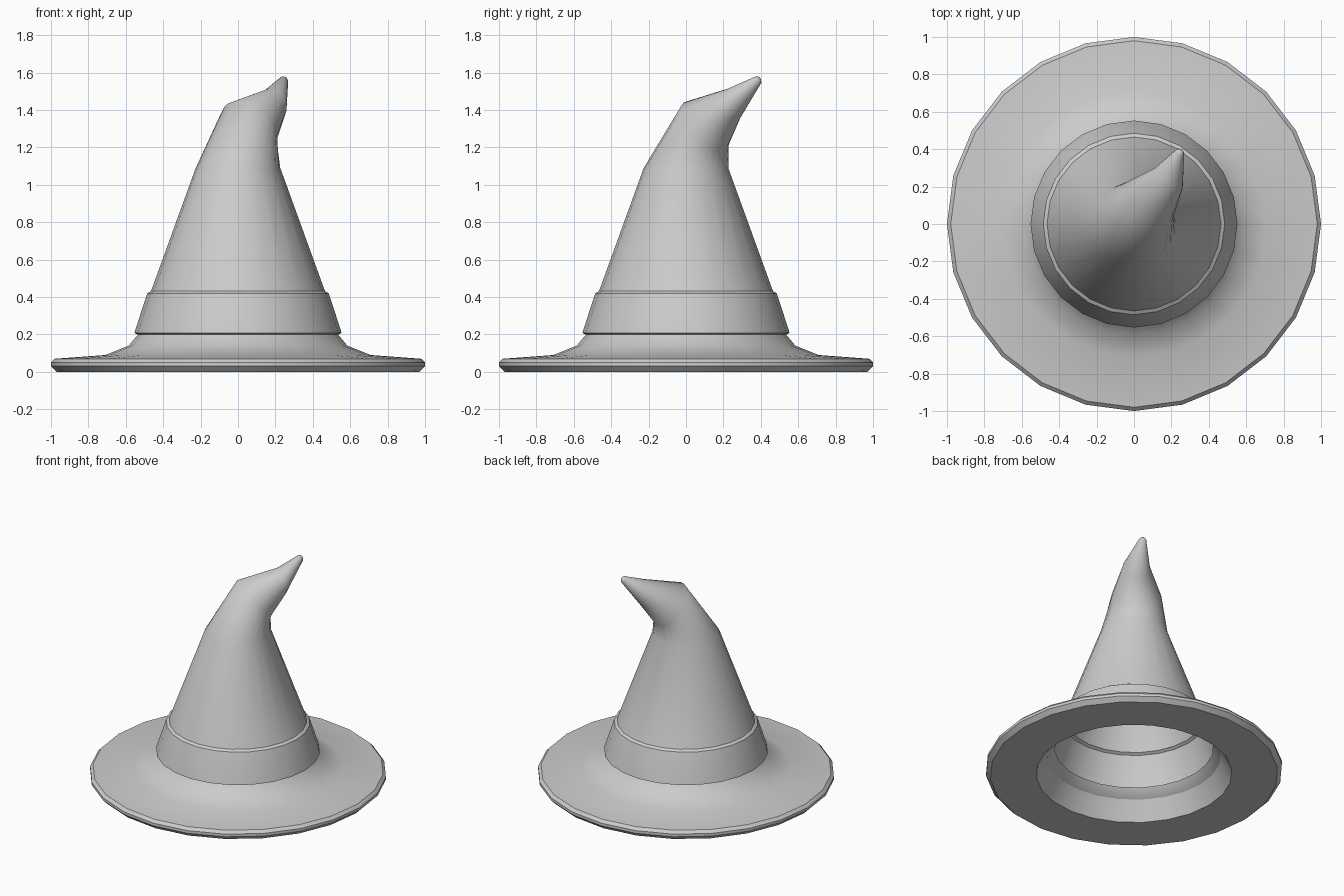
import bpy, bmesh
from math import cos, sin, pi, radians
from mathutils import Vector, Quaternion

if "Cube" in bpy.data.objects:
    bpy.data.objects.remove(bpy.data.objects["Cube"])

SIDES = 24
BEND_AXIS = Vector((-0.81, 0.58, 0))   # horizontal axis the tip curls around


def ring(radius, z, x=0, y=0, tilt=0):
    """Circle of points, optionally shifted and tilted towards the curl."""
    turn = Quaternion(BEND_AXIS, radians(tilt))
    centre = Vector((x, y, z))
    return [centre + turn @ Vector((radius * cos(2 * pi * i / SIDES),
                                    radius * sin(2 * pi * i / SIDES), 0))
            for i in range(SIDES)]


def loft(name, rings, angle, cap=False):
    """Skin a stack of rings into one object."""
    bm = bmesh.new()
    loops = [[bm.verts.new(p) for p in r] for r in rings]
    for a, b in zip(loops, loops[1:]):
        for i in range(SIDES):
            j = (i + 1) % SIDES
            bm.faces.new((a[i], a[j], b[j], b[i]))
    if cap:
        bm.faces.new(loops[-1])
    mesh = bpy.data.meshes.new(name)
    bm.to_mesh(mesh)
    bm.free()
    obj = bpy.data.objects.new(name, mesh)
    bpy.context.collection.objects.link(obj)
    bpy.ops.object.select_all(action='DESELECT')
    obj.select_set(True)
    bpy.context.view_layer.objects.active = obj
    bpy.ops.object.shade_smooth_by_angle(angle=radians(angle))
    return obj


# Brim: flat underside, bevelled rim, top flaring up into the crown
brim = [(0.585, 0.135), (0.66, 0), (0.97, 0), (1.0, 0.03), (1.0, 0.05),
        (0.98, 0.07), (0.71, 0.09), (0.585, 0.14), (0.535, 0.2)]
loft("brim", [ring(r, z) for r, z in brim], 35)

# Raised band around the foot of the crown
band = [(0.535, 0.2), (0.553, 0.207), (0.55, 0.222), (0.485, 0.42), (0.465, 0.432)]
loft("band", [ring(r, z) for r, z in band], 35)

# Crown: straight cone, then a curled tip
loft("crown", [
    ring(0.465, 0.432),
    ring(0.226, 1.09),
    ring(0.168, 1.315, 0.06, 0.10, 52),
    ring(0.092, 1.425, 0.185, 0.245, 80),
    ring(0.024, 1.56, 0.247, 0.385, 55),
    ring(0.012, 1.568, 0.252, 0.392, 55),
], 60, cap=True)
